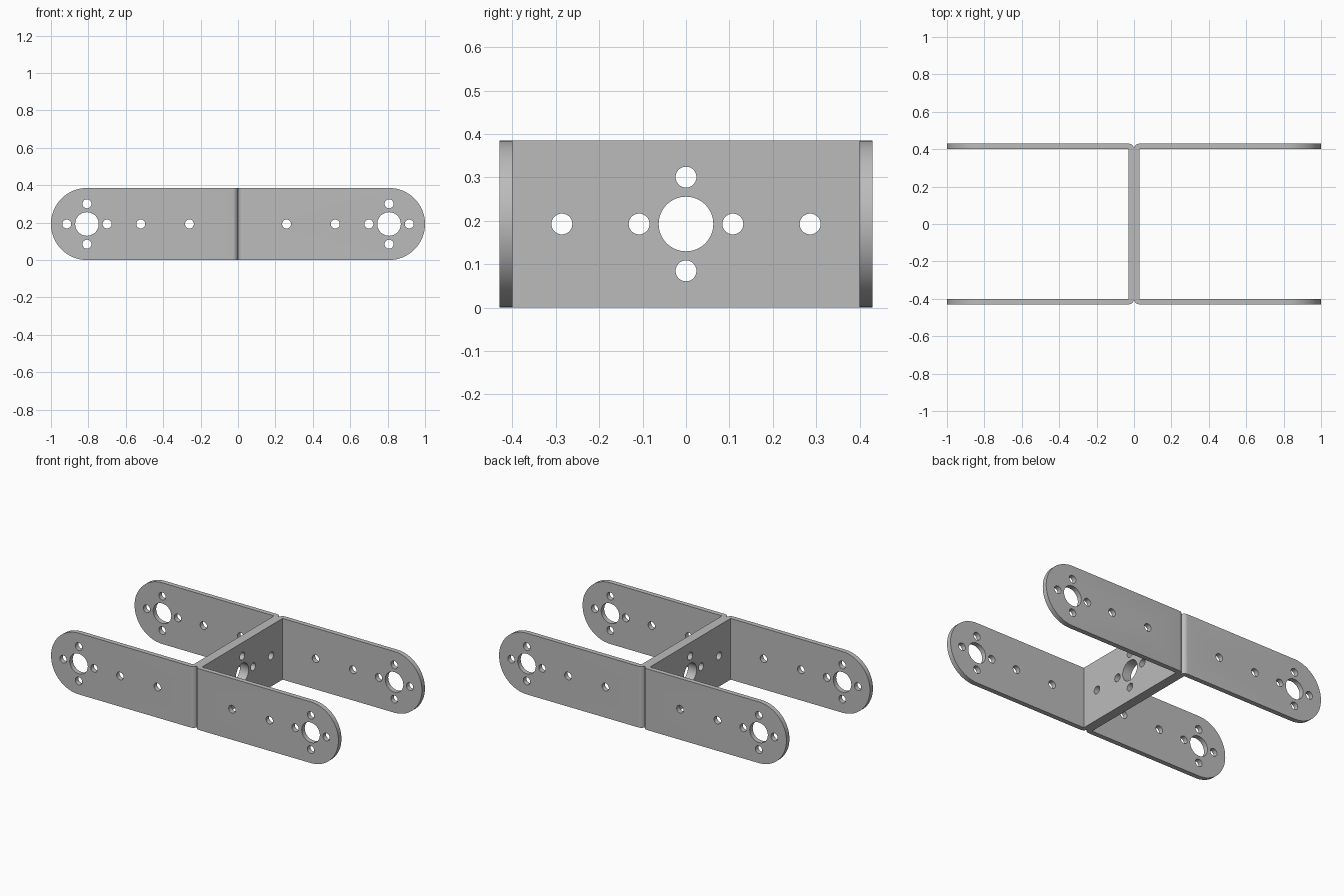
import bpy, bmesh
from math import pi, sin, cos
from mathutils import Matrix

cube = bpy.data.objects.get("Cube")
if cube:
    bpy.data.objects.remove(cube, do_unlink=True)

H = 0.385          # bracket height
W = 0.43           # half width
T = 0.03           # sheet thickness
MID = H / 2        # hole row height and end radius
PIVOT = 1 - MID    # centre of the rounded arm ends
RING = 0.108       # small holes around a big hole
BIG, SMALL = 0.063, 0.024

metal = bpy.data.materials.new("grey metal")
metal.use_nodes = True
colour = (0.5, 0.5, 0.5, 1)
metal.diffuse_color = colour
metal.node_tree.nodes["Principled BSDF"].inputs["Base Color"].default_value = colour


def make_object(name, bm):
    bmesh.ops.recalc_face_normals(bm, faces=bm.faces)
    mesh = bpy.data.meshes.new(name)
    bm.to_mesh(mesh)
    bm.free()
    mesh.materials.append(metal)
    obj = bpy.data.objects.new(name, mesh)
    bpy.context.collection.objects.link(obj)
    return obj


def prism(name, outline, depth):
    """Extrude a closed 3D outline along a depth vector."""
    bm = bmesh.new()
    face = bm.faces.new([bm.verts.new(p) for p in outline])
    new = bmesh.ops.extrude_face_region(bm, geom=[face])["geom"]
    bmesh.ops.translate(bm, vec=depth, verts=[v for v in new if isinstance(v, bmesh.types.BMVert)])
    return make_object(name, bm)


def drill(bm, radius, matrix):
    bmesh.ops.create_cone(bm, cap_ends=True, segments=40, radius1=radius,
                          radius2=radius, depth=1.2, matrix=matrix)


def cut(obj, cutter, operation):
    """Apply a boolean and remove its cutter."""
    mod = obj.modifiers.new("cut", "BOOLEAN")
    mod.operation, mod.object, mod.solver = operation, cutter, "EXACT"
    deps = bpy.context.evaluated_depsgraph_get()
    mesh = bpy.data.meshes.new_from_object(obj.evaluated_get(deps))
    obj.modifiers.clear()
    obj.data = mesh
    bpy.data.objects.remove(cutter, do_unlink=True)


# U-shaped sheet seen from above, with rounded outer bends
bend = [(T - T * sin(a), W - T + T * cos(a)) for a in [i * pi / 16 for i in range(9)]]
half = [(T, W - T), (1, W - T), (1, W)] + bend
u_shape = half + [(x, -y) for x, y in reversed(half)]
bracket = prism("left_bracket", [(x, y, 0) for x, y in u_shape], (0, 0, H))

# Rounded arm ends
arc = [(PIVOT + MID * cos(a), MID + MID * sin(a))
       for a in [-pi / 2 + i * pi / 48 for i in range(49)]]
stadium = [(-0.1, 0)] + arc + [(-0.1, H)]
cut(bracket, prism("end_cutter", [(x, -0.6, z) for x, z in stadium], (0, 1.2, 0)), "INTERSECT")

# Holes through both arms
ring = [(RING, 0), (-RING, 0), (0, RING), (0, -RING)]
holes = bmesh.new()
arm_holes = [(PIVOT, MID, BIG), (0.52, MID, SMALL), (0.26, MID, SMALL)]
arm_holes += [(PIVOT + dx, MID + dz, SMALL) for dx, dz in ring]
for x, z, r in arm_holes:
    drill(holes, r, Matrix.Translation((x, 0, z)) @ Matrix.Rotation(pi / 2, 4, "X"))
cut(bracket, make_object("arm_hole_cutter", holes), "DIFFERENCE")

# Holes through the web
holes = bmesh.new()
web_holes = [(0, MID, BIG), (0.286, MID, SMALL), (-0.286, MID, SMALL)]
web_holes += [(dy, MID + dz, SMALL) for dy, dz in ring]
for y, z, r in web_holes:
    drill(holes, r, Matrix.Translation((0, y, z)) @ Matrix.Rotation(pi / 2, 4, "Y"))
cut(bracket, make_object("web_hole_cutter", holes), "DIFFERENCE")

# Second bracket, back to back with the first
other = bracket.copy()
other.data = bracket.data.copy()
other.name = "right_bracket"
other.data.transform(Matrix.Rotation(pi, 4, "Z"))
bpy.context.collection.objects.link(other)

bpy.ops.object.select_all(action="DESELECT")
for obj in (bracket, other):
    obj.select_set(True)
bpy.context.view_layer.objects.active = bracket
bpy.ops.object.shade_smooth_by_angle(angle=pi / 6)
